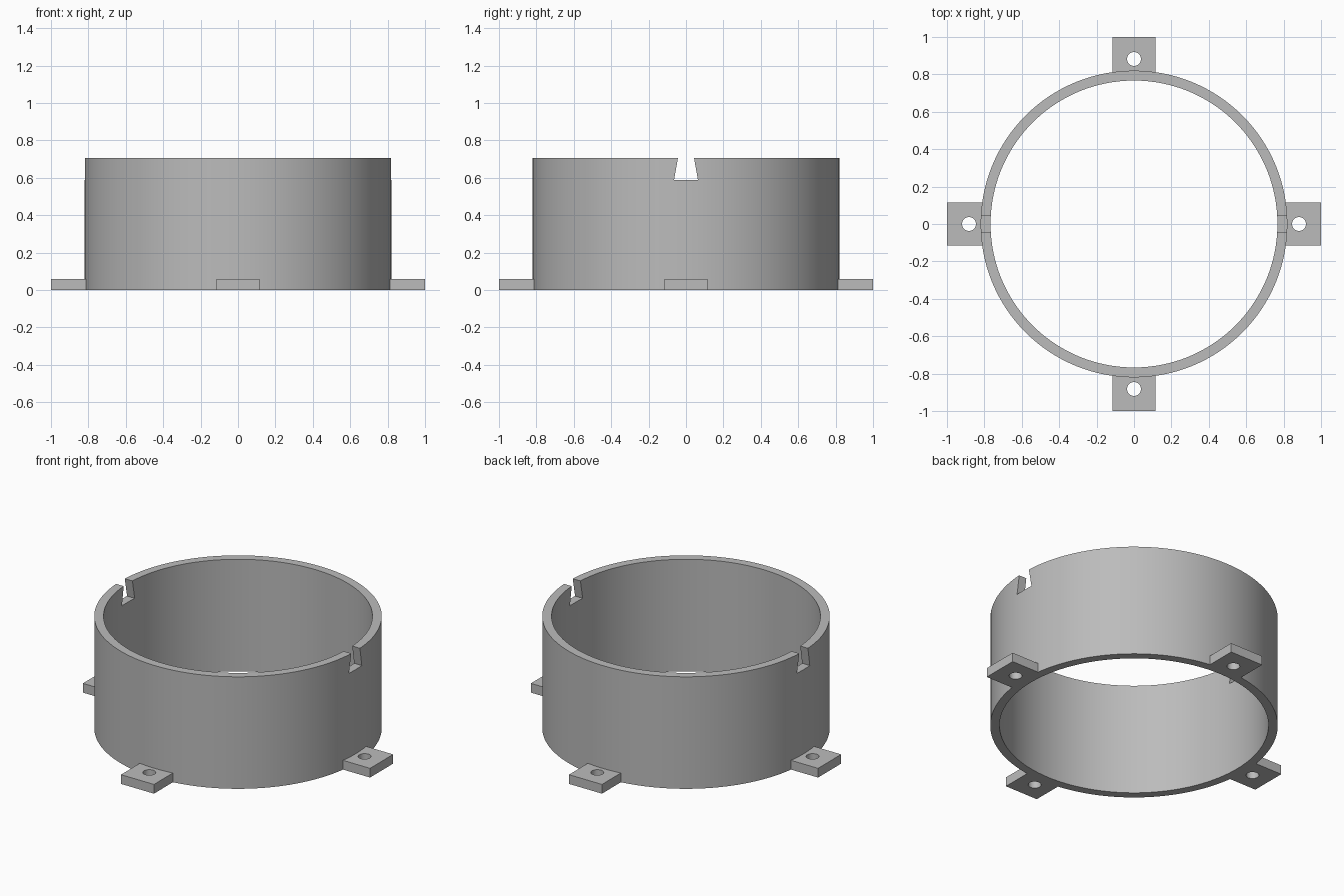
import bpy
import math
from mathutils import Matrix

if "Cube" in bpy.data.objects:
    bpy.data.objects.remove(bpy.data.objects["Cube"], do_unlink=True)

OUTER, INNER, HEIGHT = 0.82, 0.767, 0.705
TAB_WIDTH, TAB_HEIGHT, HOLE_POS, HOLE_RADIUS = 0.23, 0.058, 0.882, 0.037
SEGMENTS = 128

grey = bpy.data.materials.new("plain_grey")
grey.use_nodes = True
colour = (0.5, 0.5, 0.5, 1)
grey.diffuse_color = colour
grey.node_tree.nodes["Principled BSDF"].inputs["Base Color"].default_value = colour


def cylinder(name, radius, z0, z1, x=0, sides=SEGMENTS):
    bpy.ops.mesh.primitive_cylinder_add(vertices=sides, radius=radius, depth=z1 - z0,
                                        location=(x, 0, (z0 + z1) / 2))
    obj = bpy.context.object
    obj.name = name
    return obj


def prism(name, profile, x0, x1):
    """Extrude a y-z profile along x."""
    n = len(profile)
    verts = [(x, y, z) for x in (x0, x1) for y, z in profile]
    faces = [tuple(reversed(range(n))), tuple(range(n, 2 * n))]
    faces += [(i, (i + 1) % n, (i + 1) % n + n, i + n) for i in range(n)]
    mesh = bpy.data.meshes.new(name)
    mesh.from_pydata(verts, [], faces)
    obj = bpy.data.objects.new(name, mesh)
    bpy.context.collection.objects.link(obj)
    return obj


def cut(target, cutter):
    """Subtract the cutter, then discard it."""
    mod = target.modifiers.new("cut", "BOOLEAN")
    mod.operation, mod.solver, mod.object = "DIFFERENCE", "EXACT", cutter
    bpy.ops.object.select_all(action="DESELECT")
    bpy.context.view_layer.objects.active = target
    target.select_set(True)
    bpy.ops.object.modifier_apply(modifier=mod.name)
    bpy.data.objects.remove(cutter, do_unlink=True)


def finish(obj):
    obj.data.materials.clear()
    obj.data.materials.append(grey)
    bpy.ops.object.select_all(action="DESELECT")
    bpy.context.view_layer.objects.active = obj
    obj.select_set(True)
    bpy.ops.object.shade_smooth_by_angle(angle=math.radians(30))


# Open ring wall
ring = cylinder("ring_wall", OUTER, 0, HEIGHT)
cut(ring, cylinder("bore_cutter", INNER, -0.1, HEIGHT + 0.1))

# Dovetail notches in the rim, one on each side; the flanks continue above the rim
dovetail = [(-0.064, 0.588), (0.064, 0.588), (0.0404, 0.72), (-0.0404, 0.72)]
for side in (-1, 1):
    centre = side * OUTER
    cut(ring, prism("notch_cutter", dovetail, centre - 0.2, centre + 0.2))
finish(ring)

# Four mounting tabs with bolt holes, each fitted to the curved wall
half = TAB_WIDTH / 2
tab_profile = [(-half, 0), (half, 0), (half, TAB_HEIGHT), (-half, TAB_HEIGHT)]
for i, place in enumerate(("left", "back", "right", "front")):
    tab = prism(place + "_mounting_tab", tab_profile, 0.78, 1)
    cut(tab, cylinder("wall_cutter", OUTER - 0.001, -0.1, HEIGHT))
    cut(tab, cylinder("hole_cutter", HOLE_RADIUS, -0.1, 0.2, HOLE_POS, 32))
    tab.data.transform(Matrix.Rotation(i * math.pi / 2, 4, "Z"))
    finish(tab)
